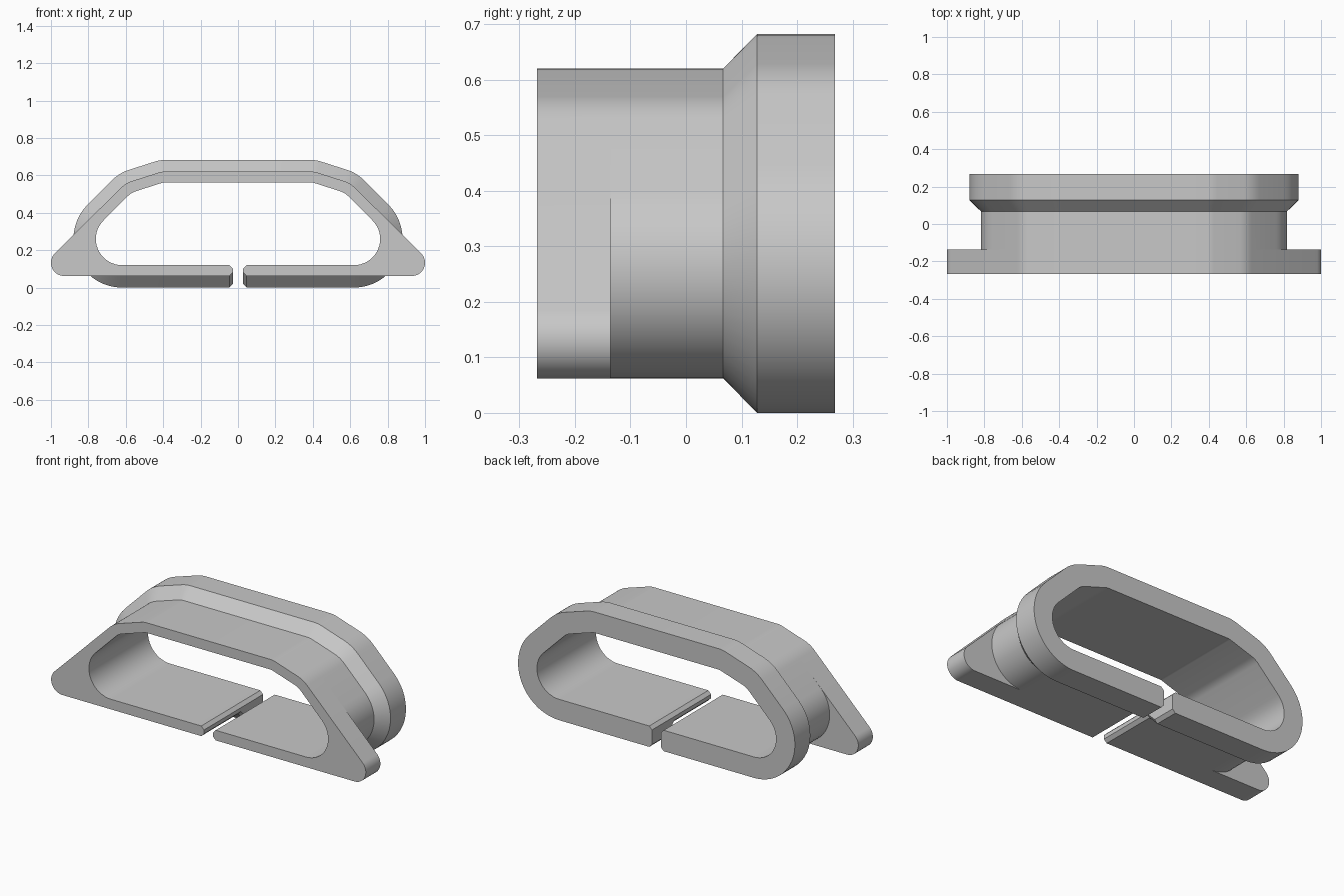
import bpy, bmesh
from math import radians, cos, sin

cube = bpy.data.objects.get("Cube")
if cube:
    bpy.data.objects.remove(cube, do_unlink=True)

grey = bpy.data.materials.new("plain grey")
grey.use_nodes = True
colour = (0.58, 0.58, 0.58, 1)
grey.diffuse_color = colour
grey.node_tree.nodes["Principled BSDF"].inputs["Base Color"].default_value = colour

WALL, FLANGE = 0.058, 0.12        # thickness around the opening
BOTTOM, TOP = 0.12, 0.562         # floor and ceiling of the opening
GAP, CHAMFER = 0.028, 0.018       # slit half width and its edge chamfer

# Rounded corners: centre x, centre z, radius, start angle, end angle, steps
SIDE = (0.62, 0.26, 0.14, -90, 45, 18)
SHOULDER = (0.517, 0.4195, 0.10, 45, 71.6, 6)
CROWN = (0.392, 0.512, 0.05, 71.6, 90, 4)
WING = (0.929, 0.133, 0.071, -90, 45, 18)


def arc(corner, grow=0.0):
    x, z, r, start, end, steps = corner
    angles = [radians(start + (end - start) * i / steps) for i in range(steps + 1)]
    return [(x + (r + grow) * cos(a), z + (r + grow) * sin(a)) for a in angles]


def half_path(grow, wing=False):
    """Half outline from the slit round to the top centre line."""
    z = BOTTOM - grow
    lip = CHAMFER if grow else -CHAMFER
    path = [(GAP, z + lip), (GAP + CHAMFER, z)]
    path += arc(WING) if wing else arc(SIDE, grow)
    path += arc(SHOULDER, grow) + arc(CROWN, grow)
    return path + [(0, TOP + grow)]


# Cross-sections from front to back: y, outer thickness, has wing
sections = [(-0.268, WALL, True), (-0.136, WALL, True), (-0.136, WALL, False),
            (0.067, WALL, False), (0.128, FLANGE, False), (0.268, FLANGE, False)]

bm = bmesh.new()
inner, outer = [], []
for y, grow, wing in sections:
    inner.append([bm.verts.new((x, y, z)) for x, z in half_path(0)])
    outer.append([bm.verts.new((x, y, z)) for x, z in half_path(grow, wing)])


def skin(a, b):
    for i in range(len(a) - 1):
        bm.faces.new((a[i], a[i + 1], b[i + 1], b[i]))


# Walls along the depth, and the two slit faces
for k in range(len(sections) - 1):
    skin(inner[k], inner[k + 1])
    skin(outer[k], outer[k + 1])
    bm.faces.new((inner[k][0], inner[k + 1][0], outer[k + 1][0], outer[k][0]))
# Front and back rims
skin(inner[0], outer[0])
skin(inner[-1], outer[-1])

# Merge the step behind the wing and drop its empty faces
bmesh.ops.remove_doubles(bm, verts=bm.verts, dist=0.00001)
empty = [f for f in bm.faces if f.calc_area() < 1e-7]
bmesh.ops.delete(bm, geom=empty, context='FACES')
bmesh.ops.recalc_face_normals(bm, faces=bm.faces)
# The open half is checked against its front rim, which must face forward
front = min(bm.faces, key=lambda f: f.calc_center_median().y)
if front.normal.y > 0:
    bmesh.ops.reverse_faces(bm, faces=bm.faces)

mesh = bpy.data.meshes.new("split_flanged_ring")
bm.to_mesh(mesh)
bm.free()
mesh.materials.append(grey)
ring = bpy.data.objects.new("split_flanged_ring", mesh)
bpy.context.collection.objects.link(ring)

bpy.ops.object.select_all(action='DESELECT')
ring.select_set(True)
bpy.context.view_layer.objects.active = ring
bpy.ops.object.shade_smooth_by_angle(angle=radians(30))

# The other half
mirror = ring.modifiers.new("mirror", 'MIRROR')
mirror.use_axis[0] = True
mirror.merge_threshold = 0.0001
